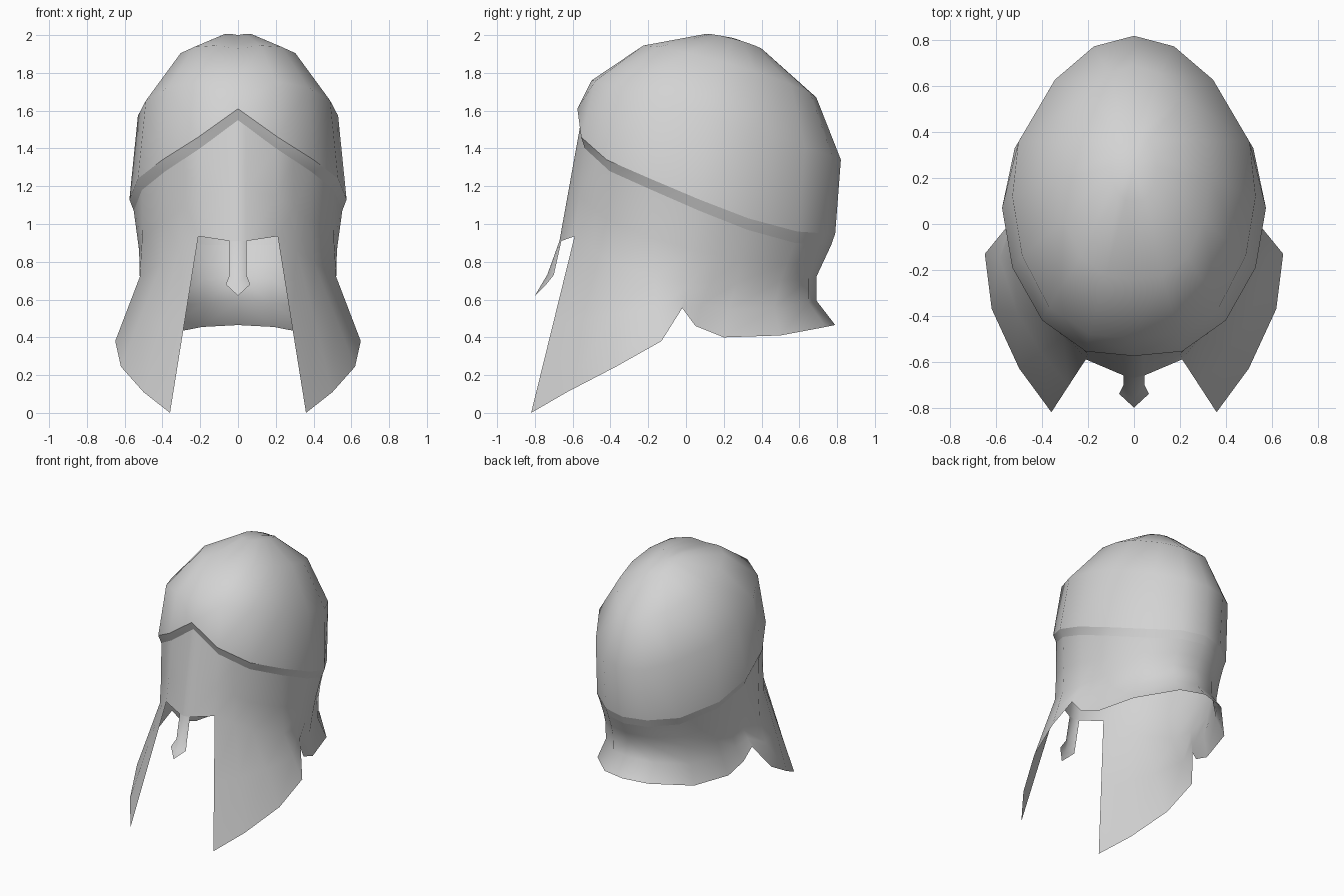
import bpy
import bmesh
from math import radians
from mathutils import Vector

cube = bpy.data.objects.get("Cube")
if cube:
    bpy.data.objects.remove(cube, do_unlink=True)

steel = bpy.data.materials.new("pale_grey_metal")
steel.use_nodes = True
GREY = (0.65, 0.65, 0.65, 1)
steel.diffuse_color = GREY
steel.node_tree.nodes["Principled BSDF"].inputs["Base Color"].default_value = GREY


def loft(name, rings):
    """Skin half rings, listed top to bottom and back to front, then mirror them."""
    bm = bmesh.new()
    rows = [[bm.verts.new(p) for p in ring] for ring in rings]
    for upper, lower in zip(rows, rows[1:]):
        for c in range(min(len(upper), len(lower)) - 1):
            bm.faces.new((upper[c], upper[c + 1], lower[c + 1], lower[c]))
    bmesh.ops.remove_doubles(bm, verts=bm.verts, dist=0.0005)
    mesh = bpy.data.meshes.new(name)
    bm.to_mesh(mesh)
    bm.free()
    mesh.materials.append(steel)
    obj = bpy.data.objects.new(name, mesh)
    bpy.context.collection.objects.link(obj)
    mirror = obj.modifiers.new("Mirror", "MIRROR")
    mirror.merge_threshold = 0.001
    bpy.ops.object.select_all(action="DESELECT")
    obj.select_set(True)
    bpy.context.view_layer.objects.active = obj
    bpy.ops.object.shade_smooth_by_angle(angle=radians(50))
    return obj


def blend(ring_a, ring_b, t):
    return [Vector(a).lerp(Vector(b), t) for a, b in zip(ring_a, ring_b)]


# Dome: egg-shaped rings that tilt up towards the brow
OVAL = [(0, 1), (.33, .93), (.65, .71), (.95, .3), (1, -.06),
        (.92, -.45), (.7, -.79), (.37, -.97), (0, -1)]


def dome_ring(width, back, front, bulge):
    mid, half = (Vector(back) + Vector(front)) / 2, (Vector(back) - Vector(front)) / 2
    return [(width * sx, mid.x + half.x * ty, mid.y + half.y * ty + bulge * sx)
            for sx, ty in OVAL]


rim = [Vector(p) for p in (
    (0, .79, .95), (.18, .74, .95), (.36, .59, .96), (.52, .33, 1.03), (.575, .07, 1.13),
    (.53, -.19, 1.24), (.4, -.42, 1.34), (.21, -.555, 1.46), (0, -.575, 1.61))]
loft("dome", [
    dome_ring(0, (.25, 1.985), (.25, 1.985), 0),
    dome_ring(.1, (.41, 1.92), (.1, 2), .02),
    dome_ring(.33, (.69, 1.67), (-.24, 1.93), .05),
    dome_ring(.53, (.82, 1.34), (-.5, 1.76), .01),
    rim])

# Brow band: narrow ledge stepping in under the dome
ledge = [Vector((p.x * .96, .1 + (p.y - .1) * .97, p.z - .06)) for p in rim]
loft("brow_band", [rim, ledge])

# Skirt: neck guard and cheek guards, with extra columns at the notch, cheek and nose
top = []
for column in (0, 1, 2, 3, 3.5, 4, 5, 6, 6.5, 7, 7.8, 8):
    i = min(int(column), 7)
    top.append(ledge[i].lerp(ledge[i + 1], column - i))
waist = [(0, .69, .72), (.18, .65, .71), (.35, .5, .7), (.46, .27, .69),
         (.495, .13, .69), (.515, .02, .69), (.52, -.17, .72), (.4, -.4, .8),
         (.31, -.49, .87), (.21, -.59, .935), (.045, -.66, .91), (0, -.67, .91)]
hem = [(0, .79, .465), (.19, .74, .455), (.42, .5, .41), (.51, .2, .4),
       (.535, .05, .46), (.56, -.02, .555), (.65, -.13, .38), (.62, -.37, .245),
       (.5, -.63, .11), (.36, -.82, 0)]
middle = [Vector((p.x * .985, p.y, p.z)) for p in blend(top, waist, .55)]
flare = blend(waist, hem, .5)
for p in flare:
    if p.y > 0:
        p.x, p.y = p.x * .96, p.y * .935
loft("neck_and_cheek_guards", [top, middle, waist, flare, hem])

# Nose guard: small strip with a pointed tip
loft("nose_guard", [
    waist[-2:],
    [(.045, -.7, .73), (0, -.735, .73)],
    [(.065, -.74, .68), (0, -.765, .68)],
    [(0, -.8, .62), (0, -.8, .62)]])
